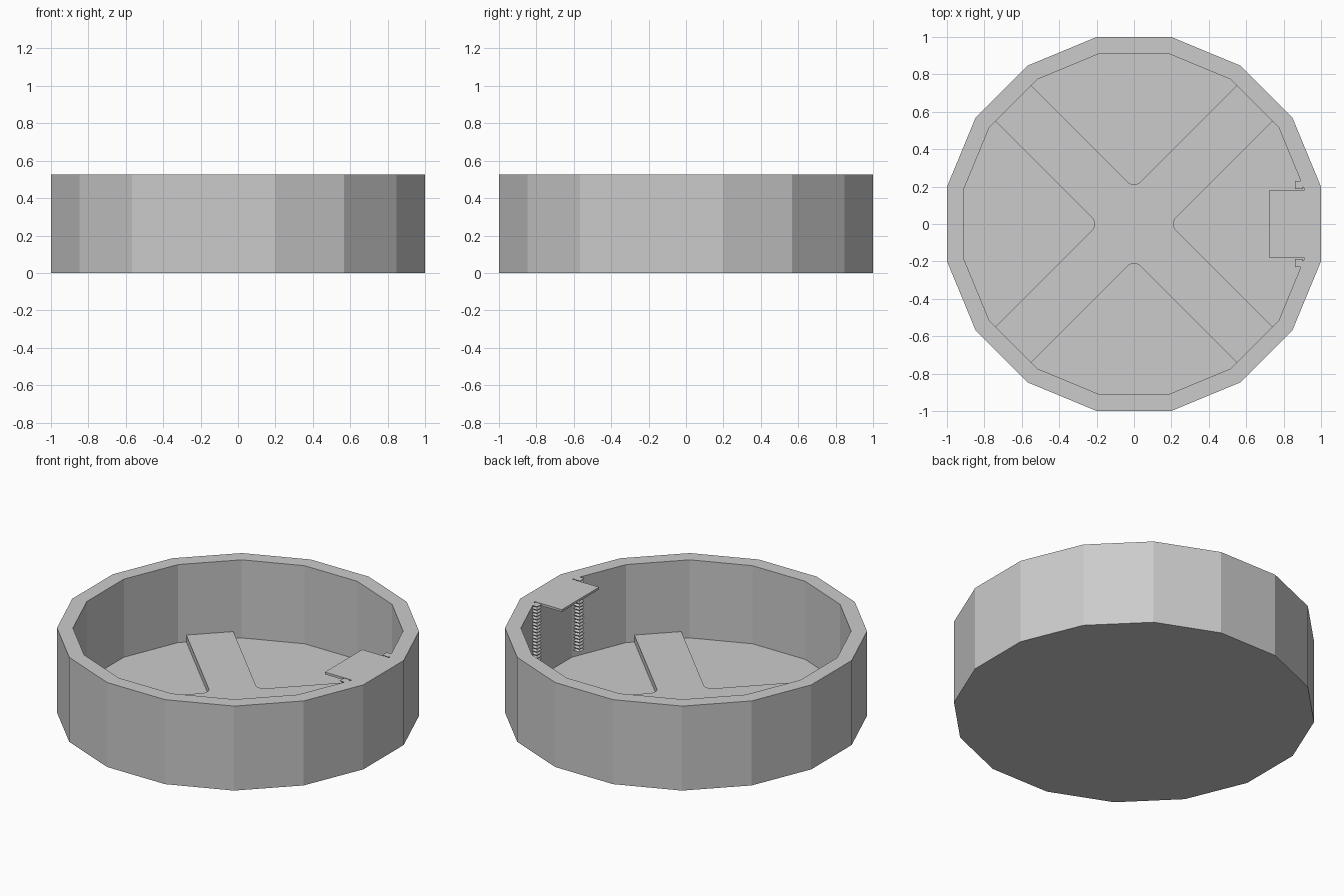
import bpy, bmesh, math

if "Cube" in bpy.data.objects:
    bpy.data.objects.remove(bpy.data.objects["Cube"])

HEIGHT = 0.525      # rim height
FLOOR = 0.04        # recessed floor level
CROSS_TOP = 0.083   # top of the raised cross
SIDES = 16

grey = bpy.data.materials.new("light_grey")
grey.diffuse_color = (0.6, 0.6, 0.6, 1)
grey.use_nodes = True
grey.node_tree.nodes["Principled BSDF"].inputs["Base Color"].default_value = grey.diffuse_color


def finish(name, bm):
    bmesh.ops.recalc_face_normals(bm, faces=bm.faces)
    mesh = bpy.data.meshes.new(name)
    bm.to_mesh(mesh)
    bm.free()
    mesh.materials.append(grey)
    obj = bpy.data.objects.new(name, mesh)
    bpy.context.collection.objects.link(obj)
    return obj


def loft(name, rings):
    """Skin a stack of equal-length point rings and cap both ends."""
    bm = bmesh.new()
    loops = [[bm.verts.new(p) for p in ring] for ring in rings]
    n = len(loops[0])
    for a, b in zip(loops, loops[1:]):
        for i in range(n):
            j = (i + 1) % n
            bm.faces.new((a[i], a[j], b[j], b[i]))
    bm.faces.new(loops[0][::-1])
    bm.faces.new(loops[-1])
    return finish(name, bm)


def prism(name, outline, z0, z1):
    return loft(name, [[(x, y, z) for x, y in outline] for z in (z0, z1)])


def polygon_ring(apothem, z):
    r = apothem / math.cos(math.pi / SIDES)
    angles = [(i + 0.5) * math.tau / SIDES for i in range(SIDES)]
    return [(r * math.cos(a), r * math.sin(a), z) for a in angles]


# Sixteen-sided tub: outside wall, flat rim, inside wall, floor
loft("tub", [polygon_ring(1, 0), polygon_ring(1, HEIGHT),
             polygon_ring(0.912, HEIGHT), polygon_ring(0.912, FLOOR)])

# Raised diagonal cross, leaving four rounded recesses in the floor
half, radius = 0.19, 0.05
corner = 0.912 * math.sqrt(2)
wall = ((corner + half) / 2, (corner - half) / 2)
quarter = [(half + radius * math.sqrt(2) + radius * math.cos(math.radians(a)),
            radius * math.sin(math.radians(a))) for a in range(225, 134, -15)]
quarter += [wall, wall[::-1]]
outline = []
for k in range(4):
    c, s = [(1, 0), (0, 1), (-1, 0), (0, -1)][k]
    outline += [(c * x - s * y, s * x + c * y) for x, y in quarter]
prism("floor_cross", outline, FLOOR, CROSS_TOP)

# Thin ledge level with the rim
prism("ledge", [(0.725, -0.183), (0.912, -0.183), (0.912, 0.183), (0.725, 0.183)],
      HEIGHT - 0.014, HEIGHT)

# Ridged posts on either side of the ledge
RIDGES = 22
for side, label in ((-1, "front"), (1, "back")):
    rings = []
    for i in range(2 * RIDGES + 1):
        z = CROSS_TOP + (HEIGHT - CROSS_TOP) * i / (2 * RIDGES)
        h = 0.022 if i % 2 == 0 else 0.013
        rings.append([(0.882 + u * h, side * 0.209 + v * h, z)
                      for u, v in ((-1, -1), (1, -1), (1, 1), (-1, 1))])
    loft("ridged_post_" + label, rings)
